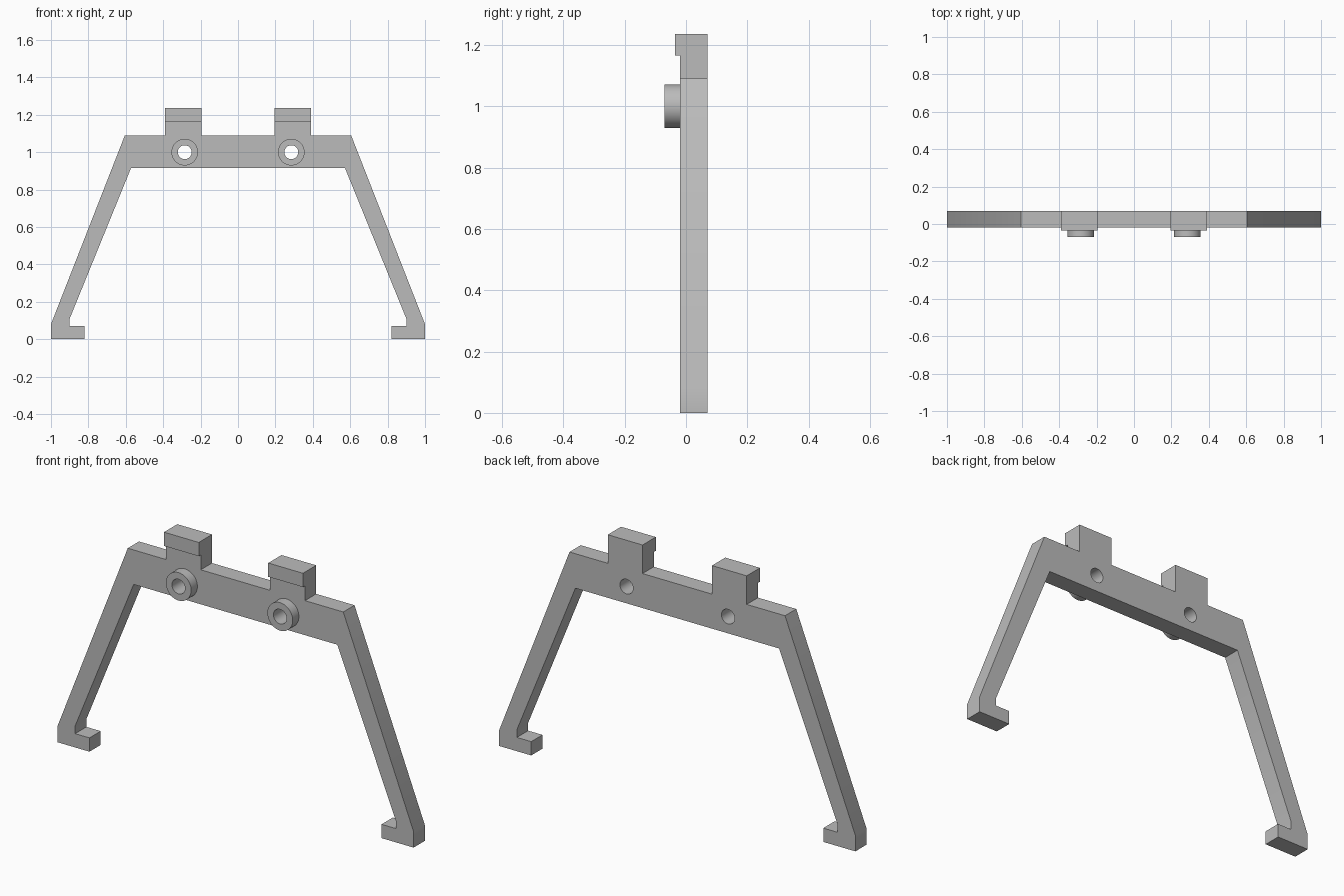
import bpy
import bmesh
import math
from mathutils import Matrix

cube = bpy.data.objects.get("Cube")
if cube:
    bpy.data.objects.remove(cube, do_unlink=True)

# Single grey material
grey = bpy.data.materials.new("plain grey")
grey.use_nodes = True
colour = (0.5, 0.5, 0.5, 1)
grey.diffuse_color = colour
grey.node_tree.nodes["Principled BSDF"].inputs["Base Color"].default_value = colour

FRONT, BACK = -0.02, 0.07
BOSS_X, BOSS_Z = 0.285, 1.0
BOSS_R, HOLE_R = 0.071, 0.037


def finish(name, bm):
    bmesh.ops.recalc_face_normals(bm, faces=bm.faces)
    mesh = bpy.data.meshes.new(name)
    bm.to_mesh(mesh)
    bm.free()
    mesh.materials.append(grey)
    obj = bpy.data.objects.new(name, mesh)
    bpy.context.collection.objects.link(obj)
    return obj


def extrude_profile(name, points, y0, y1):
    """Extrude an x-z outline from y0 to y1."""
    bm = bmesh.new()
    face = bm.faces.new([bm.verts.new((x, y0, z)) for x, z in points])
    new = bmesh.ops.extrude_face_region(bm, geom=[face])["geom"]
    verts = [v for v in new if isinstance(v, bmesh.types.BMVert)]
    bmesh.ops.translate(bm, verts=verts, vec=(0, y1 - y0, 0))
    return finish(name, bm)


def ring(name, x, y0, y1):
    """Round boss with a bore, spun about the y direction."""
    bm = bmesh.new()
    section = [(HOLE_R, y0), (BOSS_R, y0), (BOSS_R, y1), (HOLE_R, y1)]
    verts = [bm.verts.new((x + r, y, BOSS_Z)) for r, y in section]
    edges = [bm.edges.new((verts[i], verts[(i + 1) % 4])) for i in range(4)]
    bmesh.ops.spin(bm, geom=verts + edges, cent=(x, 0, BOSS_Z), axis=(0, 1, 0),
                   angle=math.tau, steps=48)
    bmesh.ops.remove_doubles(bm, verts=bm.verts, dist=0.0001)
    return finish(name, bm)


def smooth(obj):
    bpy.ops.object.select_all(action="DESELECT")
    obj.select_set(True)
    bpy.context.view_layer.objects.active = obj
    bpy.ops.object.shade_smooth_by_angle(angle=math.radians(30))


# Frame outline: beam with upright tabs, splayed legs and inward feet
half = [(0.195, 1.09), (0.195, 1.235), (0.39, 1.235), (0.39, 1.09),
        (0.605, 1.09), (1, 0.08), (1, 0), (0.82, 0), (0.82, 0.07),
        (0.9, 0.07), (0.9, 0.11), (0.572, 0.915)]
outline = half + [(-x, z) for x, z in reversed(half)]
frame = extrude_profile("frame", outline, FRONT, BACK)

# Bolt holes through the beam
cutters = []
for side in (-1, 1):
    bm = bmesh.new()
    bmesh.ops.create_cone(bm, cap_ends=True, segments=48, radius1=HOLE_R,
                          radius2=HOLE_R, depth=0.5,
                          matrix=Matrix.Translation((side * BOSS_X, 0, BOSS_Z))
                          @ Matrix.Rotation(math.pi / 2, 4, "X"))
    cutter = finish("hole_cutter", bm)
    cutter.hide_render = True
    cutters.append(cutter)
    mod = frame.modifiers.new("bolt hole", "BOOLEAN")
    mod.operation = "DIFFERENCE"
    mod.solver = "EXACT"
    mod.object = cutter
bpy.context.view_layer.update()
graph = bpy.context.evaluated_depsgraph_get()
cut_mesh = bpy.data.meshes.new_from_object(frame.evaluated_get(graph))
frame.modifiers.clear()
frame.data = cut_mesh
for cutter in cutters:
    bpy.data.objects.remove(cutter, do_unlink=True)
smooth(frame)

# Bosses and the hooked lips on the tabs
for side, word in ((-1, "right"), (1, "left")):
    smooth(ring(word + "_boss", side * BOSS_X, -0.07, FRONT))
    lip = [(side * x, z) for x, z in
           ((0.195, 1.165), (0.39, 1.165), (0.39, 1.235), (0.195, 1.235))]
    extrude_profile(word + "_tab_lip", lip, -0.036, FRONT)
